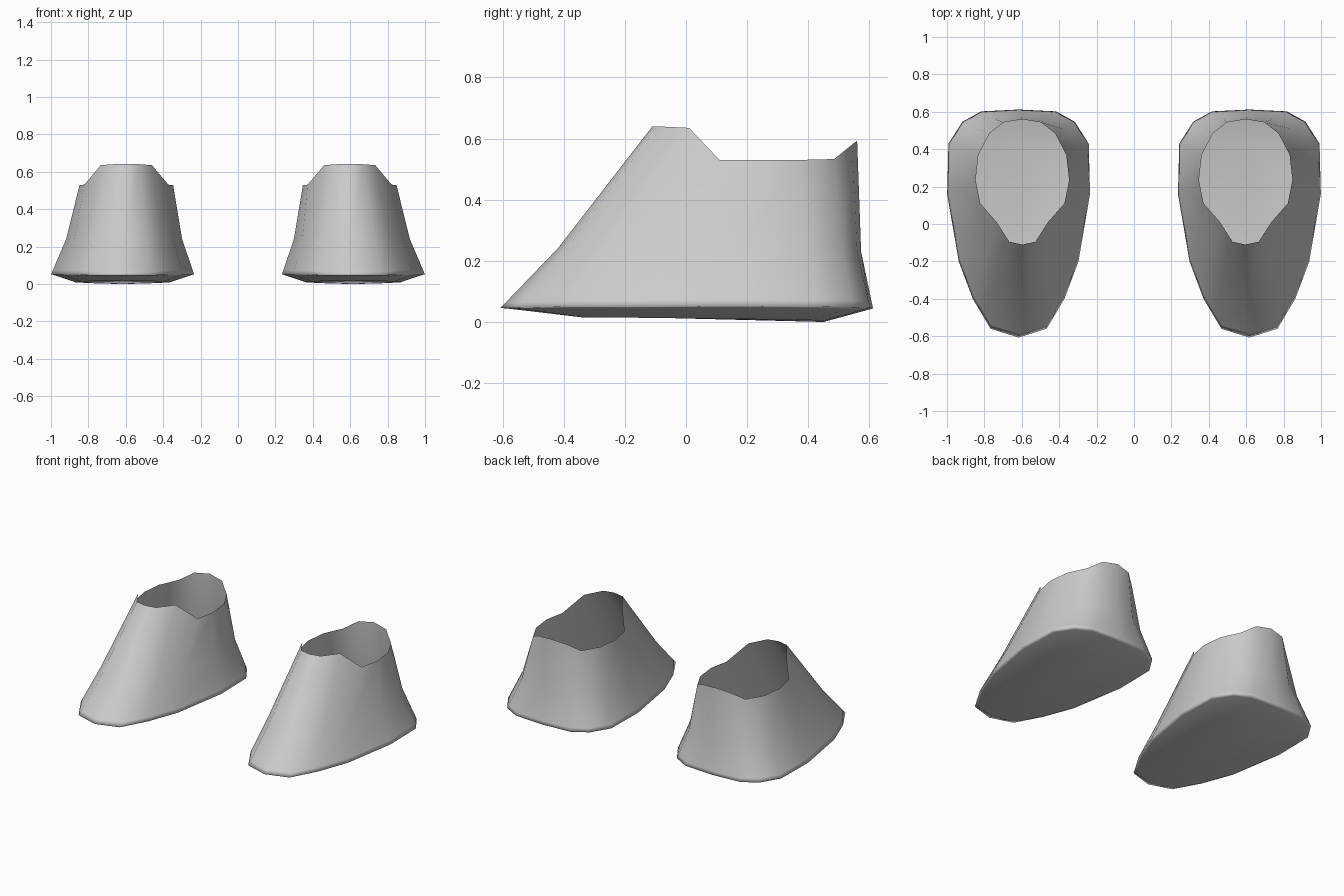
import bpy, bmesh

if "Cube" in bpy.data.objects:
    bpy.data.objects.remove(bpy.data.objects["Cube"])

# Half outlines from toe to heel: (sideways offset, y, z)
SOLE = [(0, -.35, .02), (.10, -.34, .015), (.17, -.25, .015), (.22, -.10, .013), (.25, .13, .01),
        (.25, .32, .008), (.20, .41, .006), (.12, .445, .002), (0, .45, 0)]
RIM = [(0, -.607, .046), (.15, -.56, .046), (.245, -.40, .05), (.32, -.20, .05), (.382, .16, .052),
       (.375, .43, .05), (.30, .547, .048), (.20, .602, .046), (0, .612, .044)]
ANKLE = [(0, -.42, .24), (.12, -.39, .24), (.20, -.27, .24), (.265, -.10, .24), (.31, .18, .24),
         (.297, .40, .24), (.23, .51, .24), (.13, .56, .235), (0, .573, .23)]
OPENING = [(0, -.11, .64), (.07, -.095, .64), (.137, .01, .635), (.225, .11, .53), (.25, .235, .53),
           (.235, .37, .53), (.175, .485, .533), (.10, .543, .58), (0, .56, .593)]


def full_ring(half, centre_x):
    """Mirror a half outline into a closed ring about centre_x."""
    ring = half + [(-x, y, z) for x, y, z in half[-2:0:-1]]
    return [(x + centre_x, y, z) for x, y, z in ring]


def blend(a, b, t):
    """Ring part of the way from a to b."""
    return [tuple(p + (q - p) * t for p, q in zip(u, v)) for u, v in zip(a, b)]


def make_shoe(name, side):
    sole, rim = full_ring(SOLE, side * .617), full_ring(RIM, side * .617)
    ankle, opening = full_ring(ANKLE, side * .609), full_ring(OPENING, side * .597)
    bm = bmesh.new()
    # Tight loops around the rim keep its edge crisp under smooth shading
    loops = (sole, blend(rim, sole, .12), rim, blend(rim, ankle, .12), ankle, opening)
    rings = [[bm.verts.new(p) for p in loop] for loop in loops]
    # Upper and sole edge
    n = len(rings[0])
    for low, high in zip(rings, rings[1:]):
        for i in range(n):
            j = (i + 1) % n
            bm.faces.new((low[i], low[j], high[j], high[i]))
    # Closed sole, open top
    bm.faces.new(rings[0][::-1])
    for f in bm.faces:
        f.smooth = True
    mesh = bpy.data.meshes.new(name)
    bm.to_mesh(mesh)
    bm.free()
    bpy.context.collection.objects.link(bpy.data.objects.new(name, mesh))


# Pair of shoes
for label, side in (("left_shoe", -1), ("right_shoe", 1)):
    make_shoe(label, side)
